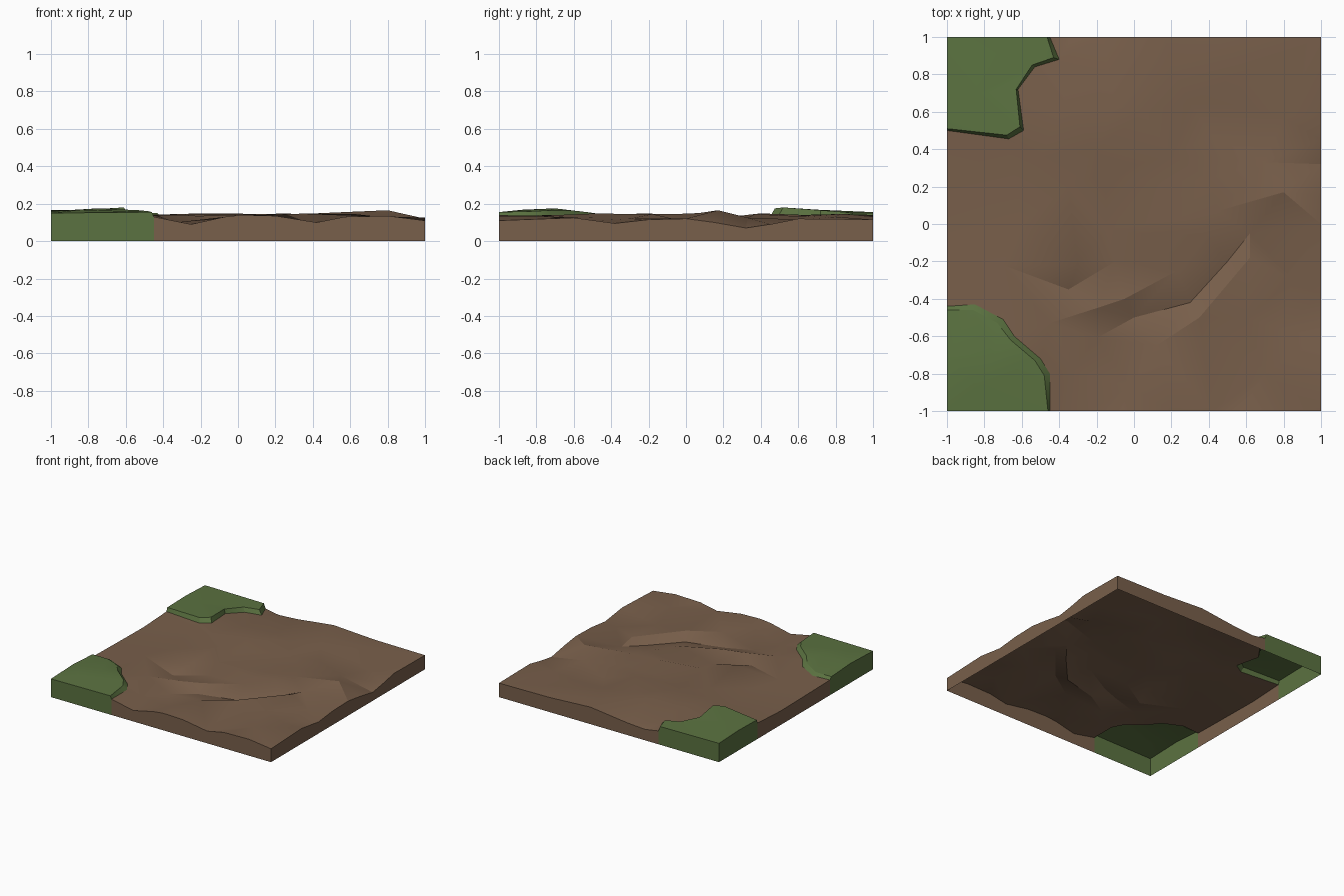
import bpy, bmesh
from math import radians
from mathutils import Vector
from mathutils.geometry import delaunay_2d_cdt

if "Cube" in bpy.data.objects:
    bpy.data.objects.remove(bpy.data.objects["Cube"])


def material(name, rgb):
    m = bpy.data.materials.new(name)
    m.diffuse_color = (*rgb, 1)
    m.use_nodes = True
    m.node_tree.nodes["Principled BSDF"].inputs["Base Color"].default_value = m.diffuse_color
    return m


def terrain(name, loop, creases, mat, angle):
    """Open-bottomed shell: triangulated top over a CCW loop, walls on the tile border."""
    pts = list(loop)
    n = len(loop)
    edges = [(i, (i + 1) % n) for i in range(n)]
    for line in creases:
        ids = []
        for p in line:
            if p not in pts:
                pts.append(p)
            ids.append(pts.index(p))
        edges += list(zip(ids, ids[1:]))
    vs, _, faces, orig, _, _ = delaunay_2d_cdt(
        [Vector(p[:2]) for p in pts], edges, [], 1, 1e-5)
    bm = bmesh.new()
    top, remap = [], {}
    for v, o in zip(vs, orig):
        z = pts[o[0]][2] if o else 0.125
        top.append(bm.verts.new((v.x, v.y, z)))
        for k in o:
            remap[k] = top[-1]
    for f in faces:
        bm.faces.new([top[i] for i in f])
    # border walls down to the base
    base = {}
    for i in range(n):
        j = (i + 1) % n
        a, b = loop[i], loop[j]
        if any(a[k] == b[k] and abs(a[k]) == 1 for k in (0, 1)):
            for k in (i, j):
                if k not in base:
                    base[k] = bm.verts.new((loop[k][0], loop[k][1], 0))
            bm.faces.new((base[i], base[j], remap[j], remap[i]))
    me = bpy.data.meshes.new(name)
    bm.to_mesh(me)
    bm.free()
    me.materials.append(mat)
    ob = bpy.data.objects.new(name, me)
    bpy.context.collection.objects.link(ob)
    bpy.ops.object.select_all(action='DESELECT')
    ob.select_set(True)
    bpy.context.view_layer.objects.active = ob
    bpy.ops.object.shade_smooth_by_angle(angle=radians(angle))
    return ob


soil = material("soil", (0.19, 0.115, 0.07))
grass = material("grass", (0.105, 0.17, 0.052))

# Foot and upper lip of each grass patch
back_foot = [(-1, .5, .13), (-.67, .455, .14), (-.59, .5, .145), (-.62, .72, .13),
             (-.53, .84, .12), (-.4, .88, .115), (-.45, 1, .11)]
back_lip = [(-1, .51, .16), (-.68, .475, .175), (-.61, .52, .18), (-.63, .72, .165),
            (-.545, .85, .155), (-.43, .89, .15), (-.465, 1, .15)]
front_foot = [(-1, -.44, .125), (-.85, -.43, .125), (-.7, -.51, .13), (-.64, -.6, .135),
              (-.5, -.72, .135), (-.45, -.8, .13), (-.45, -1, .13)]
front_lip = [(-1, -.46, .145), (-.86, -.46, .145), (-.73, -.53, .155), (-.66, -.62, .165),
             (-.53, -.73, .165), (-.48, -.81, .16), (-.46, -1, .155)]

# Ground border profiles, counter-clockwise
front_edge = [(-.25, -1, .09), (-.07, -1, .13), (.02, -1, .14), (.2, -1, .135),
              (.42, -1, .1), (.57, -1, .13), (.8, -1, .135), (1, -1, .11)]
right_edge = [(1, -.6, .125), (1, -.38, .095), (1, -.2, .115), (1, 0, .12),
              (1, .15, .1), (1, .32, .07), (1, .45, .09), (1, .6, .12), (1, 1, .115)]
back_edge = [(.54, 1, .12), (.17, 1, .14), (-.17, 1, .1), (-.33, 1, .09)]
left_edge = [(-1, .2, .115), (-1, -.15, .12)]

# Ridges and gullies of the ground
creases = [
    [(-.3, -.22, .145), (-.15, -.03, .145), (.25, .03, .14), (.45, .07, .15), (.8, .17, .165)],
    [(-.35, -.35, .105), (-.1, -.2, .11), (.15, -.06, .12)],
    [(-.2, -.45, .135), (-.05, -.4, .14), (.23, -.25, .147), (.38, -.05, .145)],
    [(-.2, -.61, .09), (0, -.5, .1), (.3, -.42, .098), (.5, -.2, .1), (.62, -.05, .115)],
    [(-.02, -.87, .135), (.12, -.65, .14), (.35, -.5, .147), (.62, -.18, .145)],
    [(-.6, 0, .12), (-.35, .2, .122), (-.15, .27, .12), (.15, .22, .122), (.4, .24, .13)],
    [(-.5, .36, .14), (-.2, .4, .148), (.2, .37, .145), (.7, .33, .125)],
    [(.2, .83, .145), (.3, .65, .13), (.42, .47, .11)],
    [(.55, .8, .13), (.6, .63, .115), (.8, .57, .1)],
    [(-.37, .63, .13), (-.1, .63, .14), (.05, .6, .135)],
    [(.6, -.5, .125), (.78, -.56, .105)],
    [(.7, -.8, .135)], [(.85, -.3, .12)], [(-.7, -.22, .125)],
    [(-.45, -.53, .14)], [(-.33, -.78, .1)],
]

terrain("ground", front_edge + right_edge + back_edge + back_foot[::-1]
        + left_edge + front_foot, creases, soil, 25)

terrain("back_grass_patch",
        [(-1, 1, .155), (-1, .75, .165), back_lip[0]] + back_foot + [back_lip[-1]],
        [back_lip, [(-.82, .7, .168)]], grass, 25)

terrain("front_grass_patch",
        [(-1, -1, .15), front_lip[-1]] + front_foot[::-1]
        + [front_lip[0], (-1, -.7, .16)],
        [front_lip, [(-.84, -.87, .168)], [(-.75, -.7, .175)]], grass, 25)
